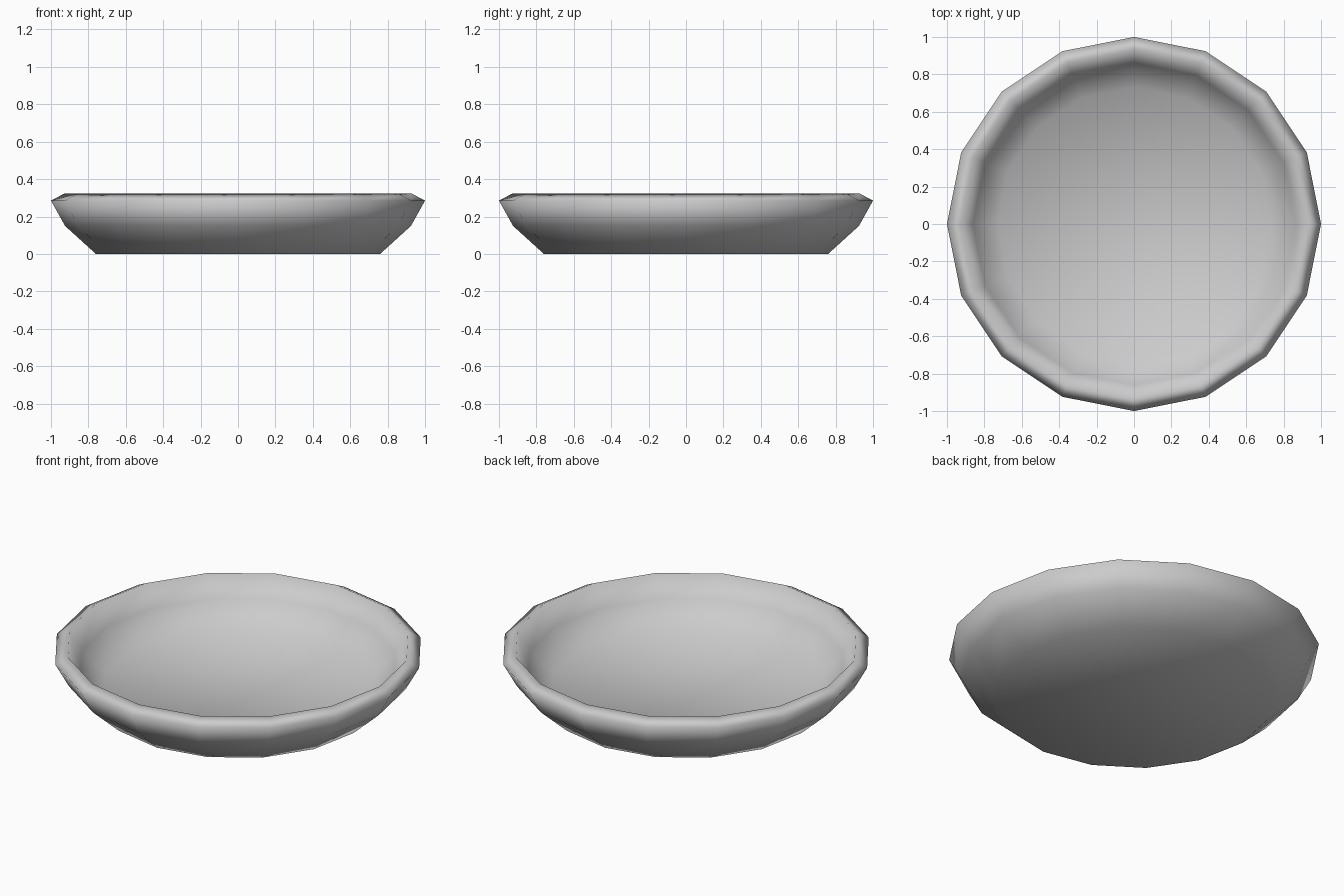
import bpy, bmesh, math

if "Cube" in bpy.data.objects:
    bpy.data.objects.remove(bpy.data.objects["Cube"])

SIDES = 16
# Closed wall profile (radius, height): underside edge, outer wall, rim, inner wall, floor edge
PROFILE = [(0.76, 0.0), (0.925, 0.15), (1.0, 0.285),
           (0.93, 0.322), (0.862, 0.20), (0.73, 0.075)]

bm = bmesh.new()
rings = []
for r, z in PROFILE:
    rings.append([bm.verts.new((r * math.cos(2 * math.pi * i / SIDES),
                                r * math.sin(2 * math.pi * i / SIDES), z))
                  for i in range(SIDES)])

# Walls and rim
for a, b in zip(rings, rings[1:]):
    for i in range(SIDES):
        j = (i + 1) % SIDES
        bm.faces.new((a[i], a[j], b[j], b[i]))

# Underside and inner floor
bm.faces.new(rings[0][::-1])
bm.faces.new(rings[-1])
for f in bm.faces:
    f.smooth = True

mesh = bpy.data.meshes.new("dish")
bm.to_mesh(mesh)
bm.free()
dish = bpy.data.objects.new("dish", mesh)
bpy.context.collection.objects.link(dish)
